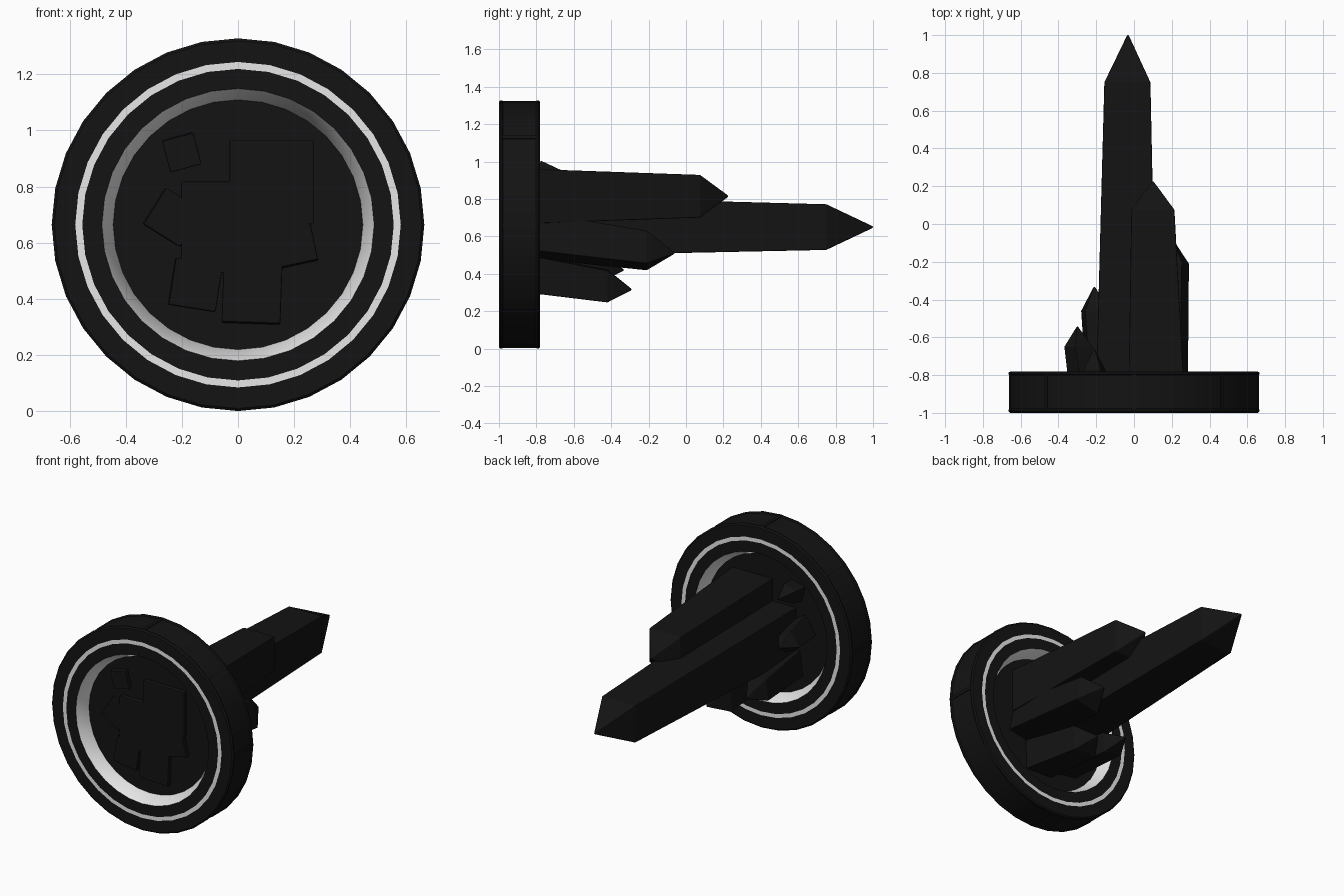
import bpy, bmesh, math
from mathutils import Matrix, Vector

cube = bpy.data.objects.get("Cube")
if cube:
    bpy.data.objects.remove(cube, do_unlink=True)

CENTRE_Z = 0.664
SIDES = 32
MID_Y = -0.89


def material(name, value):
    mat = bpy.data.materials.new(name)
    mat.use_nodes = True
    colour = (value, value, value, 1)
    mat.diffuse_color = colour
    mat.node_tree.nodes["Principled BSDF"].inputs["Base Color"].default_value = colour
    return mat


BLACK = material("black", 0.0065)
WHITE = material("white", 0.8)


def add_object(name, bm, mats):
    bmesh.ops.recalc_face_normals(bm, faces=bm.faces)
    mesh = bpy.data.meshes.new(name)
    bm.to_mesh(mesh)
    bm.free()
    for mat in mats:
        mesh.materials.append(mat)
    obj = bpy.data.objects.new(name, mesh)
    bpy.context.collection.objects.link(obj)
    return obj


def smooth(obj):
    bpy.ops.object.select_all(action="DESELECT")
    obj.select_set(True)
    bpy.context.view_layer.objects.active = obj
    bpy.ops.object.shade_smooth_by_angle(angle=math.radians(30))


def lathe(name, profile, white_bands):
    """Revolve a closed (radius, y) profile about the y axis."""
    bm = bmesh.new()
    rings = []
    for i in range(SIDES):
        a = 2 * math.pi * i / SIDES
        rings.append([bm.verts.new((r * math.sin(a), y, CENTRE_Z + r * math.cos(a)))
                      for r, y in profile])
    n = len(profile)
    for i in range(SIDES):
        here, there = rings[i], rings[(i + 1) % SIDES]
        for j in range(n):
            k = (j + 1) % n
            face = bm.faces.new((here[j], there[j], there[k], here[k]))
            face.material_index = int(j in white_bands)
    smooth(add_object(name, bm, (BLACK, WHITE)))


# Wheel-shaped frame: half profile from the inner wall to the rim, then mirrored
half = [(0.445, 0.03), (0.485, 0.11), (0.555, 0.11), (0.58, 0.11),
        (0.655, 0.11), (0.664, 0.102), (0.664, 0.094), (0.657, 0.088)]
front = [(r, MID_Y - d) for r, d in half]
back = [(r, MID_Y + d) for r, d in reversed(half)]
last = 2 * len(half) - 2
lathe("ring_frame", front + back, {0, 2, last, last - 2})

# Inner plate that carries the crystals
bm = bmesh.new()
bmesh.ops.create_cone(bm, cap_ends=True, segments=SIDES, radius1=0.45, radius2=0.45,
                      depth=0.058,
                      matrix=Matrix.Translation((0, MID_Y, CENTRE_Z))
                      @ Matrix.Rotation(math.pi / 2, 4, "X"))
add_object("inner_plate", bm, (BLACK,))

# Thin seams across the rim
bm = bmesh.new()
for i in range(8):
    place = (Matrix.Translation((0, MID_Y, CENTRE_Z))
             @ Matrix.Rotation(i * math.pi / 4, 4, "Y")
             @ Matrix.Translation((0, 0, 0.655)) @ Matrix.Diagonal((0.02, 0.19, 0.012, 1)))
    bmesh.ops.create_cube(bm, size=1, matrix=place)
add_object("rim_seams", bm, (BLACK,))


def crystal(name, base, base_half, shoulder, shoulder_half, tip, roll=0):
    """Square tapering shaft with a pyramid point."""
    bm = bmesh.new()
    loops = []
    for centre, h in ((base, base_half), (shoulder, shoulder_half)):
        loop = []
        for k in range(4):
            a = math.radians(45 + 90 * k + roll)
            offset = Vector((math.cos(a), 0, math.sin(a))) * h * math.sqrt(2)
            loop.append(bm.verts.new(Vector(centre) + offset))
        loops.append(loop)
    point = bm.verts.new(tip)
    bm.faces.new(loops[0])
    for k in range(4):
        m = (k + 1) % 4
        bm.faces.new((loops[0][k], loops[0][m], loops[1][m], loops[1][k]))
        bm.faces.new((loops[1][k], loops[1][m], point))
    obj = add_object(name, bm, (BLACK,))
    bevel = obj.modifiers.new("soft_edges", "BEVEL")
    bevel.width = 0.005
    bevel.segments = 2


# Crystal cluster, longest first
BASE = -0.95
crystal("main_crystal", (-0.04, BASE, 0.655), 0.163, (-0.035, 0.75, 0.65), 0.122,
        (-0.032, 1.008, 0.65))
crystal("upper_crystal", (0.12, BASE, 0.815), 0.15, (0.10, 0.075, 0.815), 0.114,
        (0.10, 0.23, 0.815))
crystal("right_crystal", (0.155, BASE, 0.625), 0.11, (0.185, -0.21, 0.525), 0.09,
        (0.19, -0.055, 0.51), 12)
crystal("lower_crystal", (0.05, BASE, 0.42), 0.105, (0.05, -0.42, 0.335), 0.085,
        (0.05, -0.285, 0.315), -2)
crystal("lower_side_crystal", (-0.15, BASE, 0.45), 0.085, (-0.205, -0.46, 0.43), 0.066,
        (-0.21, -0.325, 0.42), -9)
crystal("side_crystal", (-0.23, BASE, 0.69), 0.077, (-0.295, -0.65, 0.695), 0.055,
        (-0.30, -0.535, 0.70), -32)
crystal("small_top_crystal", (-0.2, BASE, 0.92), 0.058, (-0.21, -0.77, 0.945), 0.048,
        (-0.21, -0.655, 0.95), 15)
